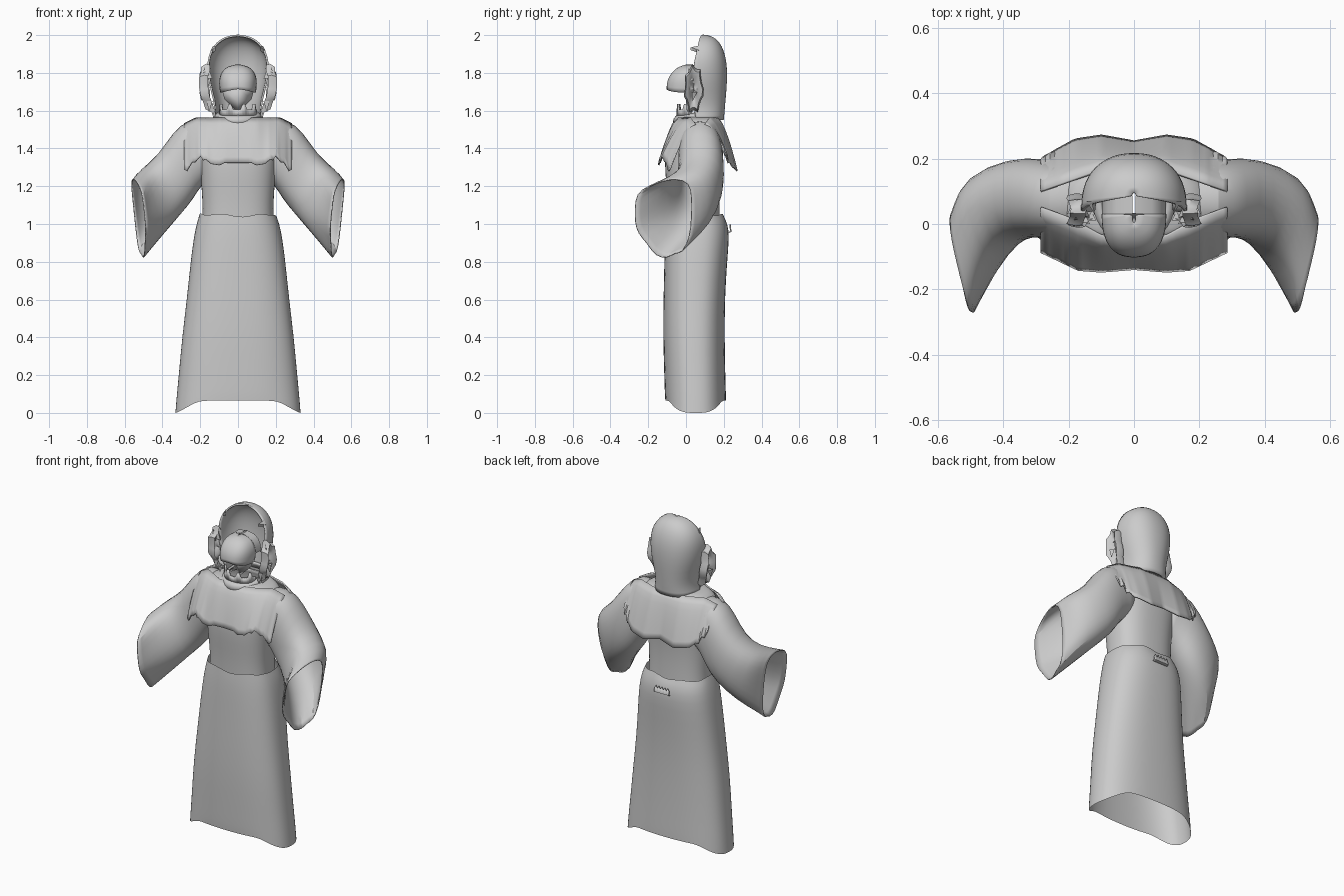
import bpy, math, random
from math import sin, cos, pi

if "Cube" in bpy.data.objects:
    bpy.data.objects.remove(bpy.data.objects["Cube"])

random.seed(4)
cloth = bpy.data.materials.new("grey_cloth")
cloth.diffuse_color = (0.6, 0.6, 0.6, 1)
cloth.use_nodes = True
cloth.node_tree.nodes["Principled BSDF"].inputs["Base Color"].default_value = cloth.diffuse_color


def make(name, verts, faces, subsurf=0, thick=0, mirror=False):
    me = bpy.data.meshes.new(name)
    me.from_pydata(verts, [], faces)
    me.materials.append(cloth)
    ob = bpy.data.objects.new(name, me)
    bpy.context.collection.objects.link(ob)
    bpy.ops.object.select_all(action='DESELECT')
    ob.select_set(True)
    bpy.context.view_layer.objects.active = ob
    bpy.ops.object.shade_smooth_by_angle(angle=math.radians(45))
    if mirror:
        ob.modifiers.new("mirror", 'MIRROR').use_mirror_merge = False
    if subsurf:
        ob.modifiers.new("smooth", 'SUBSURF').levels = subsurf
        ob.modifiers["smooth"].render_levels = subsurf
    if thick:
        s = ob.modifiers.new("thickness", 'SOLIDIFY')
        s.thickness, s.offset = thick, 0
    return ob


def loft(name, rings, closed=True, **kw):
    n = len(rings[0])
    verts = [p for r in rings for p in r]
    faces = [(i * n + j, i * n + (j + 1) % n, (i + 1) * n + (j + 1) % n, (i + 1) * n + j)
             for i in range(len(rings) - 1) for j in range(n if closed else n - 1)]
    return make(name, verts, faces, **kw)


def spow(v, e):
    return math.copysign(abs(v) ** e, v)


def hoop(z, hx, y0, y1, n=32, e=0.8):
    # horizontal rounded section
    return [(hx * spow(cos(2 * pi * i / n), e),
             (y0 + y1) / 2 + (y1 - y0) / 2 * spow(sin(2 * pi * i / n), e), z) for i in range(n)]


def interp(x, table):
    for (a, fa), (b, fb) in zip(table, table[1:]):
        if x <= b:
            return fa + (fb - fa) * max(0, (x - a) / (b - a))
    return table[-1][1]


# skirt with raised hem and ragged waist
skirt = [hoop(*r) for r in [
    (0.0, .333, -.11, .212), (.1, .325, -.113, .212), (.22, .313, -.116, .208),
    (.4, .297, -.122, .205), (.6, .272, -.12, .206), (.8, .252, -.115, .218),
    (.93, .235, -.112, .23), (1.0, .22, -.108, .222), (1.05, .203, -.104, .2)]]
skirt[0] = [(x, y, .065 * min(1, max(0, (.325 - abs(x)) / .12))) for x, y, z in skirt[0]]
skirt[-1] = [(x, y, z - .02 * max(0, 1 - abs(x) / .07) + random.uniform(-.008, .008))
             for x, y, z in skirt[-1]]
loft("skirt", skirt, subsurf=1)

# torso up to the neck
loft("torso", [hoop(*r) for r in [
    (1.0, .19, -.09, .18), (1.08, .187, -.093, .178), (1.17, .192, -.1, .178),
    (1.28, .2, -.112, .185), (1.38, .21, -.112, .2), (1.47, .225, -.09, .2),
    (1.53, .225, -.06, .185), (1.56, .18, -.045, .175), (1.565, .11, -.04, .17),
    (1.58, .1, -.03, .17)]], subsurf=1)

# wide sleeves, ending in a ragged open cuff
N = 16


def sleeve_ring(c, u, v):
    return [tuple(c[k] + u[k] * spow(cos(2 * pi * i / N), .85) + v[k] * spow(sin(2 * pi * i / N), .85)
                  for k in range(3)) for i in range(N)]


cuff = [(.03, 1.04), (.03, 1.14), (.02, 1.22), (-.05, 1.24), (-.12, 1.23), (-.2, 1.2),
        (-.265, 1.16), (-.27, 1.08), (-.27, 1.01), (-.255, .95), (-.205, .9), (-.16, .825),
        (-.095, .82), (-.06, .85), (-.02, .845), (.02, .92)]
cuff_ring = [(.565 + .2 * min(y, 0) - .1 * (1.22 - z), y, z) for y, z in cuff]
loft("sleeves", [
    sleeve_ring((.13, .07, 1.4), (0, .1, 0), (.02, 0, .13)),
    sleeve_ring((.23, .075, 1.385), (0, .115, 0), (.035, 0, .175)),
    sleeve_ring((.29, .08, 1.31), (0, .12, 0), (.055, 0, .175)),
    sleeve_ring((.36, .08, 1.21), (.01, .122, 0), (.065, 0, .15)),
    sleeve_ring((.45, .03, 1.125), (.045, .125, 0), (.06, -.01, .165)),
    [tuple(.3 * a + .7 * b for a, b in zip(p, q)) for p, q in zip(
        sleeve_ring((.45, .03, 1.125), (.045, .125, 0), (.06, -.01, .165)), cuff_ring)],
    cuff_ring], subsurf=1, thick=.006, mirror=True)


# ragged shoulder mantle, chest and back halves
def mantle(name, bottom, y_low, y_top, bulge):
    cols, rows = 40, 8
    grid = []
    for r in range(rows + 1):
        t = r / rows
        line = []
        for c in range(cols + 1):
            x = -.285 + .57 * c / cols
            a = abs(x)
            top = interp(a, [(0, 1.56), (.13, 1.56), (.22, 1.562), (.285, 1.53)])
            low = interp(a, bottom)
            y0 = interp(a, y_top)
            y1 = interp(a, y_low)
            line.append((x, y0 + (y1 - y0) * t ** bulge, top + (low - top) * t))
        grid.append(line)
    loft(name, grid, closed=False, thick=.008)


mantle("mantle_front",
       [(0, 1.325), (.08, 1.325), (.09, 1.31), (.15, 1.32), (.165, 1.345), (.19, 1.335),
        (.2, 1.36), (.23, 1.325), (.25, 1.33), (.265, 1.275), (.285, 1.29)],
       [(0, -.137), (.1, -.145), (.17, -.14), (.285, -.085)],
       [(0, -.045), (.1, -.035), (.2, .02), (.285, .05)], .65)
mantle("mantle_back",
       [(0, 1.3), (.1, 1.28), (.2, 1.3), (.23, 1.33), (.245, 1.32), (.255, 1.37),
        (.27, 1.36), (.285, 1.4)],
       [(0, .252), (.1, .27), (.18, .258), (.285, .2)],
       [(0, .17), (.1, .165), (.2, .13), (.285, .1)], .65)

# collar around the neck, dipping to the front
loft("collar", [[(x, y, z + .14 * (y - .08)) for x, y, z in hoop(zz, hx, y0, y1, e=1)]
                for zz, hx, y0, y1 in [(1.55, .125, -.065, .195), (1.575, .118, -.06, .19),
                                       (1.59, .1, -.045, .18)]], thick=.012)

# hood shell, open at the front
hood = []
for z, hx, yf, yb in [(1.55, .13, .05, .195), (1.6, .12, .045, .2), (1.66, .125, .04, .205),
                      (1.75, .152, .035, .213), (1.83, .16, .038, .213), (1.89, .152, .05, .204),
                      (1.94, .128, .062, .186), (1.975, .09, .07, .16), (1.992, .05, .078, .13),
                      (1.997, .006, .085, .095)]:
    hood.append([(hx * spow(cos(pi * i / 20), .9), yf + (yb - yf) * spow(sin(pi * i / 20), .8), z)
                 for i in range(21)])
loft("hood", hood, closed=False, subsurf=1, thick=.01)

# small horns on the rim of the hood
for s in (-1, 1):
    make("hood_horn", [(s * .13, .07, 1.945), (s * .13, .07, 1.905), (s * .145, .07, 1.92),
                       (s * .118, .025, 1.935), (s * .118, .025, 1.92)],
         [(0, 1, 4, 3), (0, 2, 3), (1, 2, 4), (2, 3, 4), (0, 1, 2)])

# domed brow, an open half shell jutting forward
dome = []
for z, hx, yf in [(1.715, .092, -.1), (1.745, .098, -.1), (1.78, .094, -.088),
                  (1.81, .08, -.065), (1.832, .055, -.035), (1.842, .005, .005)]:
    dome.append([(hx * spow(cos(pi * i / 16), .8), .03 - (.03 - yf) * spow(sin(pi * i / 16), .8),
                  z - (.02 * abs(cos(pi * i / 16)) if z < 1.72 else 0)) for i in range(17)])
loft("brow_dome", dome, closed=False, subsurf=1, thick=.006)
loft("brow_top", [[(p[0], .03, p[2]) for p in (d[0], d[-1])] +
                  [(-d[0][0], .085, d[0][2]), (d[0][0], .085, d[0][2])] for d in dome[1:]])

# recessed face tapering to the chin
make("face", [(-.085, .03, 1.72), (.085, .03, 1.72), (-.07, .035, 1.66), (.07, .035, 1.66),
              (0, .0, 1.72), (0, .005, 1.65), (0, .03, 1.59)],
     [(0, 2, 5, 4), (4, 5, 3, 1), (2, 6, 5), (5, 6, 3)], thick=.008)

# jaw band with pointed teeth
jaw = []
for i in range(25):
    a = pi * i / 24
    jaw.append((.095 * cos(a), .03 - .075 * sin(a)))
tips = [1.6 + (.035 if i % 6 in (3, 4) else .006) for i in range(25)]
loft("jaw", [[(x, y, 1.57) for x, y in jaw],
             [(x, y, t) for (x, y), t in zip(jaw, tips)]], closed=False, thick=.01)

# ragged ear plates: bumpy outer rim around a hollow centre
rim = []
M = 22
for k, (f, dx) in enumerate([(1.0, -.02), (1.06, .0), (.92, .028), (.62, .022), (.4, .0), (.02, -.004)]):
    ring = []
    for i in range(M):
        a = 2 * pi * i / M
        g = f * (1 + (.14 if i % 3 == 0 else -.04) * (k < 3))
        z = 1.715 + .112 * g * sin(a)
        ring.append((.165 + dx + .12 * (z - 1.715) + .012 * cos(2 * a), .04 + .045 * g * cos(a), z))
    rim.append(ring)
loft("ear_plates", rim, mirror=True)

# pointed barbs hanging from and standing on the ears
for k, (x, y, z, h) in enumerate([(.15, .0, 1.65, -.06), (.175, .01, 1.76, .07), (.13, .01, 1.61, -.035),
                                  (.19, .03, 1.7, -.05), (.15, .02, 1.77, .05)]):
    make("ear_barb", [(x - .015, y, z), (x + .015, y, z), (x, y + .03, z), (x + .004, y + .005, z + h)],
         [(0, 1, 3), (1, 2, 3), (2, 0, 3), (0, 2, 1)], mirror=True)

# toothed tab at the back of the skirt
tab = []
for i in range(11):
    x = -.05 + .01 * i
    tab.append((x, .975 + (.022 if i % 2 else .004)))
loft("back_tab", [[(x, .226, .955) for x, z in tab], [(x, .238, .96) for x, z in tab],
                  [(x, .234, z) for x, z in tab]], closed=False, thick=.006)
